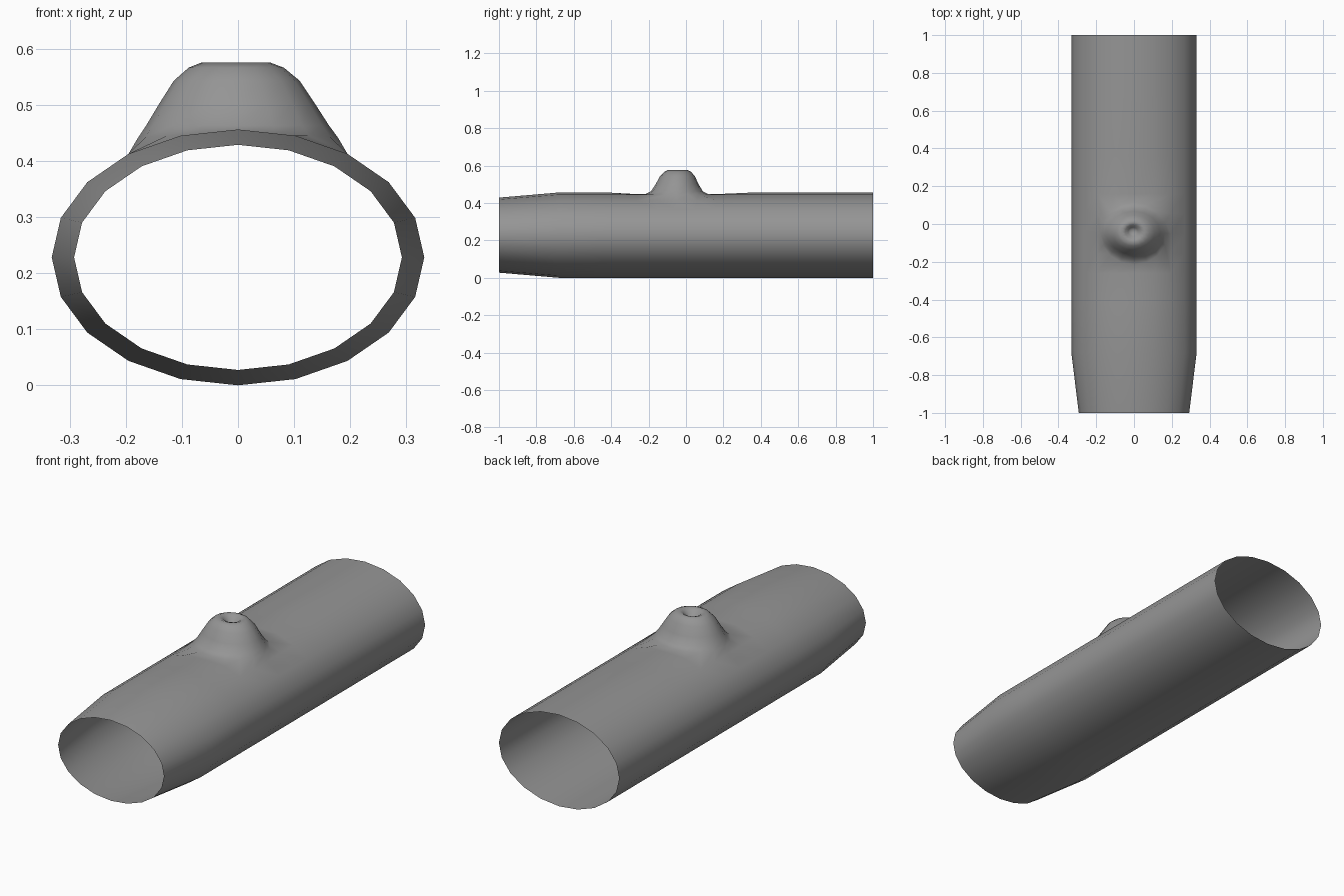
import bpy, bmesh
from math import sin, cos, pi, sqrt

# Remove the default object
if "Cube" in bpy.data.objects:
    bpy.data.objects.remove(bpy.data.objects["Cube"], do_unlink=True)

grey = bpy.data.materials.new("plain grey")
grey.use_nodes = True
colour = (0.3, 0.3, 0.3, 1)
grey.diffuse_color = colour
grey.node_tree.nodes["Principled BSDF"].inputs["Base Color"].default_value = colour

SIDES, RX, RZ = 20, 0.332, 0.228
MID_Y = -0.05          # centre of the raised neck
PATCH = 0.21           # half length of the opening under the neck


def surface_z(x):
    return RZ + RZ * sqrt(max(0, 1 - (x / RX) ** 2))


bm = bmesh.new()

# Oval tube, open at both ends, narrowing towards the front
patch_rows = [MID_Y + PATCH * k / 2 for k in range(-2, 3)]
rows = [-1, -0.68, -0.42] + patch_rows + [0.36, 0.68, 1]
first, last = 3, 7
grid = []
for row, y in enumerate(rows):
    s = 0.88 if row == 0 else 1
    ring = []
    for i in range(SIDES):
        a = 2 * pi * i / SIDES
        z = RZ + RZ * s * cos(a)
        if i == 0 and row in (first, last):
            z -= 0.009     # slight sag before and behind the neck
        ring.append(bm.verts.new((RX * s * sin(a), y, z)))
    grid.append(ring)

for r in range(len(rows) - 1):
    for i in range(SIDES):
        if first <= r < last and i in (18, 19, 0, 1):
            continue       # opening for the neck
        j = (i + 1) % SIDES
        bm.faces.new((grid[r][i], grid[r][j], grid[r + 1][j], grid[r + 1][i]))

# Edge of the opening, counter-clockwise from +x
steps = [(2, 0), (2, 1), (2, 2), (1, 2), (0, 2), (-1, 2), (-2, 2), (-2, 1)]
steps += [(-c, -r) for c, r in steps]
edge = [grid[first + 2 + r][c % SIDES] for c, r in steps]

# Raised neck and dimple: half width, half depth, height, lift off the tube
neck = [
    (0.178, 0.165, 0.447, 0.8),
    (0.163, 0.138, 0.463, 1),
    (0.140, 0.115, 0.500, 1),
    (0.112, 0.093, 0.543, 1),
    (0.085, 0.072, 0.566, 1),
    (0.062, 0.054, 0.575, 1),
    (0.042, 0.037, 0.568, 1),
    (0.026, 0.023, 0.550, 1),
    (0.012, 0.011, 0.542, 1),
]
for level, (rx, ry, height, lift) in enumerate(neck):
    ring = []
    for i in range(16):
        a = 2 * pi * i / 16
        x = rx * cos(a)
        z = surface_z(x) * (1 - lift) + height * lift
        shift = level / len(neck)
        ring.append(bm.verts.new((x - 0.007 * shift, MID_Y + 0.012 * shift + ry * sin(a), z)))
    for i in range(16):
        j = (i + 1) % 16
        bm.faces.new((edge[i], edge[j], ring[j], ring[i]))
    edge = ring
bm.faces.new(edge)

bmesh.ops.recalc_face_normals(bm, faces=bm.faces[:])
# Outside of the tube faces away from its axis
bm.faces.ensure_lookup_table()
f = bm.faces[0]
if f.normal.z * (f.calc_center_median().z - RZ) < 0:
    bmesh.ops.reverse_faces(bm, faces=bm.faces[:])
for f in bm.faces:
    f.smooth = True

mesh = bpy.data.meshes.new("tube_with_neck")
bm.to_mesh(mesh)
bm.free()
mesh.materials.append(grey)
tube = bpy.data.objects.new("tube_with_neck", mesh)
bpy.context.collection.objects.link(tube)
